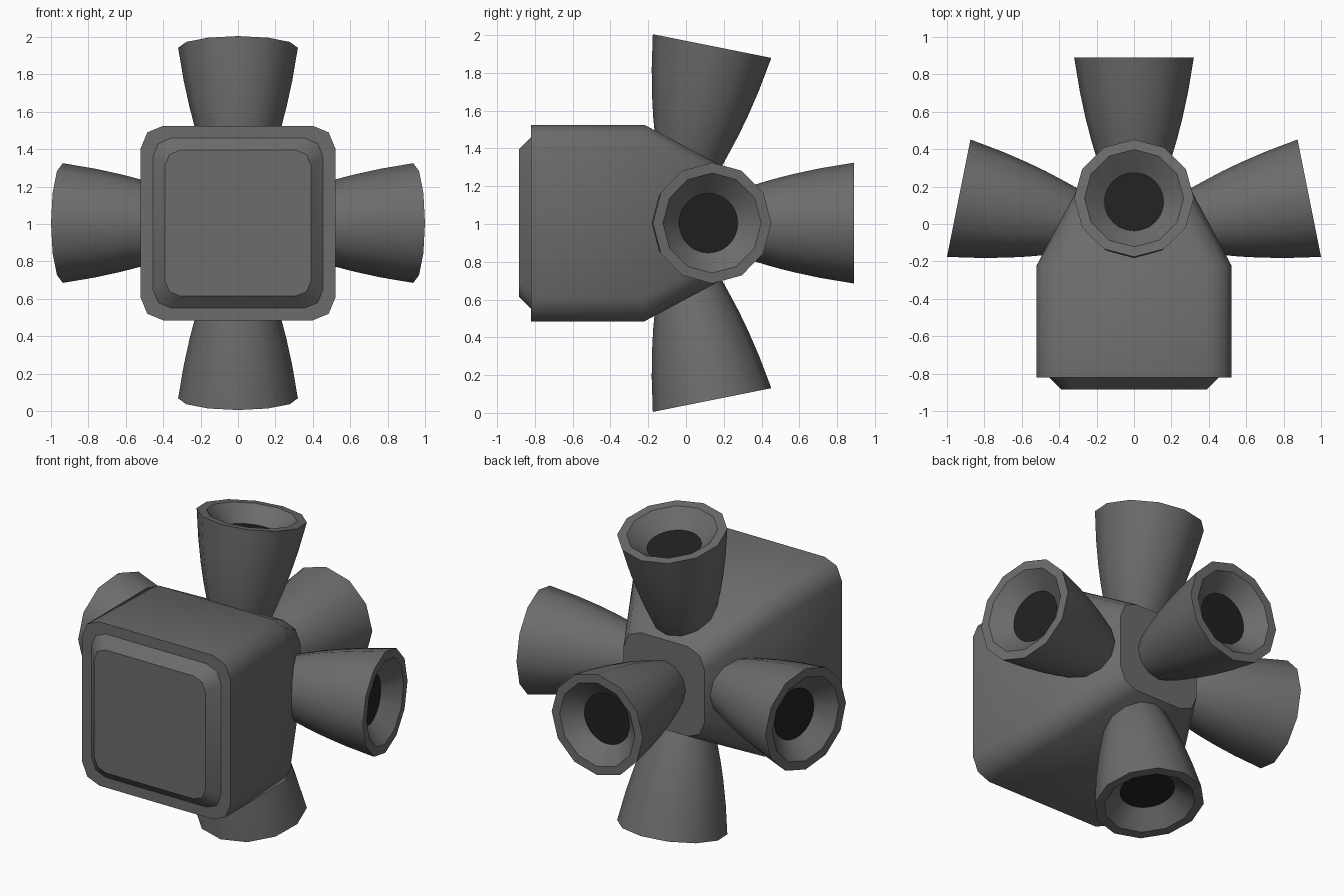
import bpy, bmesh, math
from mathutils import Matrix, Vector

if "Cube" in bpy.data.objects:
    bpy.data.objects.remove(bpy.data.objects["Cube"])

CZ = 1.005                      # height of the body centre


def material(name, v):
    m = bpy.data.materials.new(name)
    m.diffuse_color = (v, v, v, 1)
    m.use_nodes = True
    m.node_tree.nodes["Principled BSDF"].inputs["Base Color"].default_value = m.diffuse_color
    return m


GREY = material("dark grey metal", 0.15)
BLACK = material("black opening", 0.015)


def loft(name, rings, mat, sharp, matrix=Matrix()):
    """Skin a list of equal-length point rings and cap both ends."""
    bm = bmesh.new()
    vs = [[bm.verts.new(matrix @ Vector(p)) for p in r] for r in rings]
    n = len(rings[0])
    for a, b in zip(vs, vs[1:]):
        for i in range(n):
            j = (i + 1) % n
            bm.faces.new((a[i], a[j], b[j], b[i]))
    bm.faces.new(vs[0])
    bm.faces.new(vs[-1])
    bmesh.ops.recalc_face_normals(bm, faces=bm.faces)
    me = bpy.data.meshes.new(name)
    bm.to_mesh(me)
    bm.free()
    me.materials.append(mat)
    for p in me.polygons:
        p.use_smooth = True
    me.set_sharp_from_angle(angle=math.radians(sharp))
    ob = bpy.data.objects.new(name, me)
    bpy.context.collection.objects.link(ob)
    return ob


def rounded_square(y, h, r):
    """Square of half size h with two-segment corners, facing along y."""
    pts = []
    for q, (sx, sz) in enumerate([(1, 1), (-1, 1), (-1, -1), (1, -1)]):
        for k in range(3):
            a = math.radians(90 * q + 45 * k)
            pts.append((sx * (h - r) + r * math.cos(a), y,
                        CZ + sz * (h - r) + r * math.sin(a)))
    return pts


def circle(r, z, n=12):
    return [(r * math.cos(2 * math.pi * i / n),
             r * math.sin(2 * math.pi * i / n), z) for i in range(n)]


# body: straight block tapering to a small back plate
loft("body", [rounded_square(-0.82, 0.52, 0.12),
              rounded_square(-0.22, 0.52, 0.12),
              rounded_square(0.22, 0.285, 0.12)], GREY, 50)

# raised bevelled mounting panel on the front
loft("front_panel", [rounded_square(-0.80, 0.455, 0.10),
                     rounded_square(-0.82, 0.455, 0.10),
                     rounded_square(-0.885, 0.39, 0.08)], GREY, 40)

# bell nozzle profile (radius, distance along axis from the rim)
BELL = [(0.14, -0.70), (0.18, -0.60), (0.208, -0.51), (0.232, -0.43),
        (0.26, -0.32), (0.29, -0.18), (0.32, 0.0),
        (0.265, 0.0), (0.16, -0.10)]


def nozzle(name, centre, axis):
    z = Vector(axis).normalized()
    # one rim vertex lies in the plane of tilt
    x = Vector((0, 1, 0)) if abs(z.y) < 0.9 else Vector((0, 0, 1))
    x = (x - z * x.dot(z)).normalized()
    y = z.cross(x)
    m = Matrix.Translation(centre) @ Matrix((x, y, z)).transposed().to_4x4()
    loft(name, [circle(r, d) for r, d in BELL], GREY, 35, m)
    # dark opening at the bottom of the bell
    loft(name + "_opening", [circle(0.158, -0.104, 40),
                             circle(0.158, -0.097, 40)], BLACK, 35, m)


# four side nozzles swept slightly backwards, one straight back
T = math.tan(math.radians(11.3))
for name, dx, dz in [("top_nozzle", 0, 1), ("bottom_nozzle", 0, -1),
                     ("right_nozzle", 1, 0), ("left_nozzle", -1, 0)]:
    nozzle(name, (dx * 0.937, 0.138, CZ + dz * 0.937), (dx, T, dz))
nozzle("back_nozzle", (0, 0.89, CZ), (0, 1, 0))
